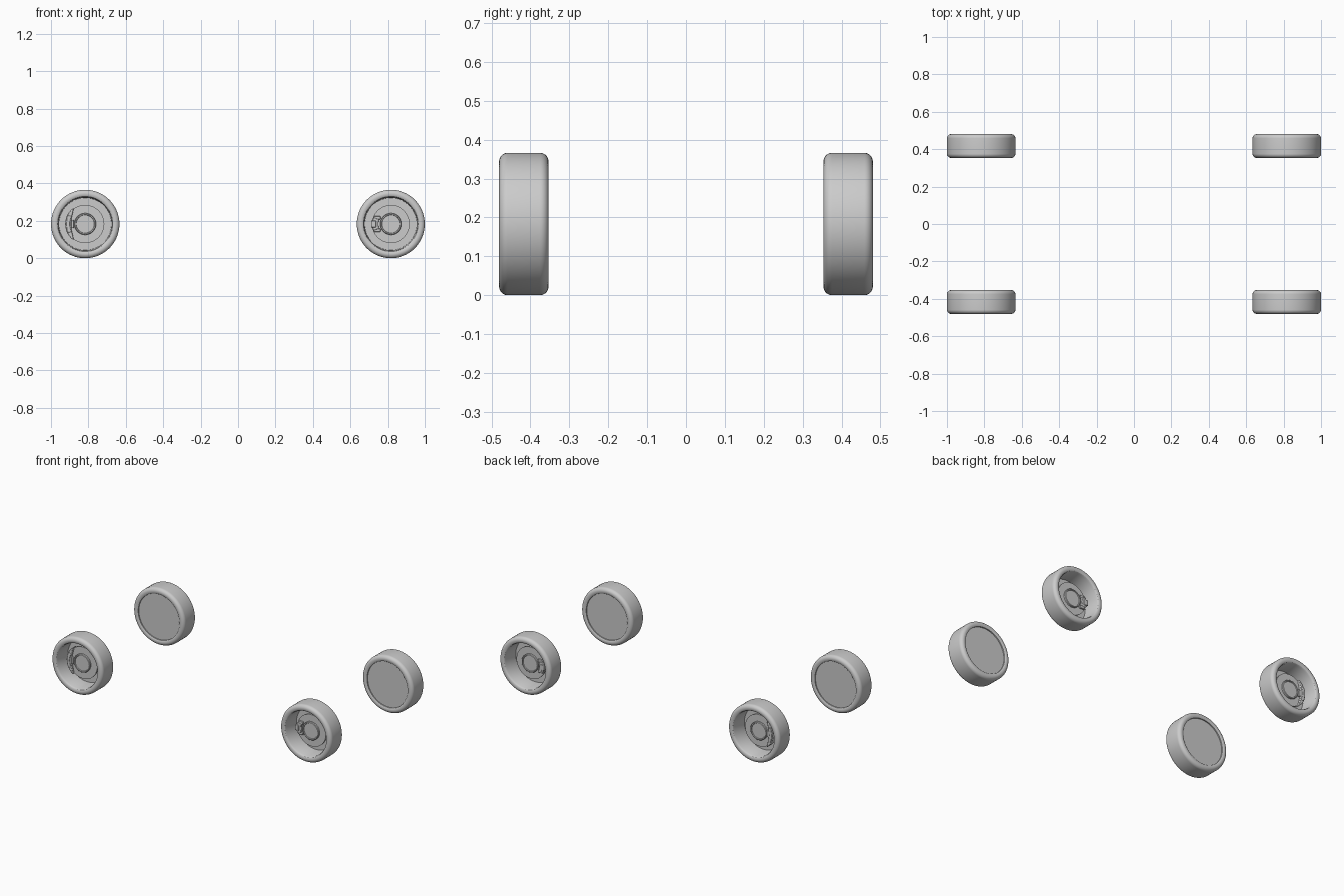
import bpy, bmesh, math

if "Cube" in bpy.data.objects:
    bpy.data.objects.remove(bpy.data.objects["Cube"])

R = 0.183            # tyre radius, also axle height
WX, WY = 0.817, 0.417  # wheel centre offsets
SEG = 64


def finish(bm, name, angle=35):
    bmesh.ops.remove_doubles(bm, verts=bm.verts, dist=1e-5)
    bmesh.ops.recalc_face_normals(bm, faces=bm.faces)
    me = bpy.data.meshes.new(name)
    bm.to_mesh(me)
    bm.free()
    ob = bpy.data.objects.new(name, me)
    bpy.context.collection.objects.link(ob)
    bpy.ops.object.select_all(action='DESELECT')
    ob.select_set(True)
    bpy.context.view_layer.objects.active = ob
    bpy.ops.object.shade_smooth_by_angle(angle=math.radians(angle))
    return ob


def lathe(name, profile, cx, side):
    """Spin (radius, outward offset) points around the axle."""
    bm = bmesh.new()
    vs = [bm.verts.new((cx + r, side * (WY + t), R)) for r, t in profile]
    edges = [bm.edges.new(p) for p in zip(vs, vs[1:])]
    bmesh.ops.spin(bm, geom=vs + edges, cent=(cx, 0, R), axis=(0, 1, 0),
                   angle=math.tau, steps=SEG, use_merge=True)
    return finish(bm, name)


def plate(name, pts, t0, t1, cx, side, bevel=0.003):
    """Extrude an x-z outline along the axle, with softened edges."""
    bm = bmesh.new()
    f = bm.faces.new([bm.verts.new((cx + x, side * (WY + t0), R + z)) for x, z in pts])
    ext = bmesh.ops.extrude_face_region(bm, geom=[f])
    for v in ext['geom']:
        if isinstance(v, bmesh.types.BMVert):
            v.co.y = side * (WY + t1)
    ob = finish(bm, name)
    mod = ob.modifiers.new("soft_edges", 'BEVEL')
    mod.width, mod.segments = bevel, 2
    return ob


def sector(r0, r1, half, n=14):
    """Ring sector on the -x side."""
    angs = [math.pi - half + 2 * half * i / n for i in range(n + 1)]
    return ([(r1 * math.cos(a), r1 * math.sin(a)) for a in angs] +
            [(r0 * math.cos(a), r0 * math.sin(a)) for a in reversed(angs)])


def box(x0, x1, z0, z1):
    return [(x0, z0), (x1, z0), (x1, z1), (x0, z1)]


# Rounded tyre cross-section running from the inner bead to the outer bead
half, rr = 0.0635, 0.022
shoulder = [(R - rr + rr * math.sin(a), half - rr + rr * math.cos(a))
            for a in [math.pi / 2 * i / 8 for i in range(9)]]
outer = [(0.147, half - 0.004), (0.151, half - 0.001)] + shoulder
tyre = [(r, -t) for r, t in outer] + [(r, t) for r, t in reversed(outer)]
# Rim barrel open to the outside, closed by the recessed inner disc
rim = [(0.147, half - 0.004), (0.143, half - 0.012), (0.140, -0.046),
       (0, -0.046), (0, -0.052), (0.147, -0.052), (0.147, -half + 0.004)]
# Brake disc and stepped hub
disc = [(0.05, -0.012), (0.102, -0.012), (0.102, 0.0), (0.05, 0.0)]
hub = [(0, -0.046), (0.058, -0.046), (0.058, 0.010), (0.055, 0.013),
       (0.050, 0.013), (0.048, 0.008), (0, 0.008)]

for side, sn in ((-1, "right"), (1, "left")):
    for cx, en in ((-WX, "front"), (WX, "rear")):
        tag = f"{en}_{sn}"
        lathe(f"tyre_{tag}", tyre, cx, side)
        lathe(f"rim_{tag}", rim, cx, side)
        lathe(f"brake_disc_{tag}", disc + disc[:1], cx, side)
        lathe(f"hub_{tag}", hub, cx, side)

        if en == "front":
            # Long crescent caliper with raised bridge and end lugs
            crescent = sector(0.07, 0.107, math.radians(54))
            arc = crescent[:15]
            plate(f"caliper_{tag}", arc + [(-0.064, -0.07), (-0.074, -0.03),
                  (-0.074, 0.03), (-0.064, 0.07)], -0.024, 0.014, cx, side)
            plate(f"caliper_bridge_{tag}", sector(0.082, 0.102, 0.5), 0.012, 0.020, cx, side)
            plate(f"caliper_pad_{tag}", box(-0.08, -0.06, -0.022, 0.022), 0.0, 0.012, cx, side)
        else:
            # Compact caliper with a central body and two lugs
            plate(f"caliper_{tag}", sector(0.068, 0.100, 0.36), -0.024, 0.014, cx, side)
            plate(f"caliper_bridge_{tag}", box(-0.107, -0.08, -0.018, 0.018), -0.018, 0.019, cx, side)
            for s in (-1, 1):
                z = sorted((s * 0.024, s * 0.043))
                plate(f"caliper_lug_{tag}", box(-0.092, -0.056, *z), -0.016, 0.010, cx, side)
